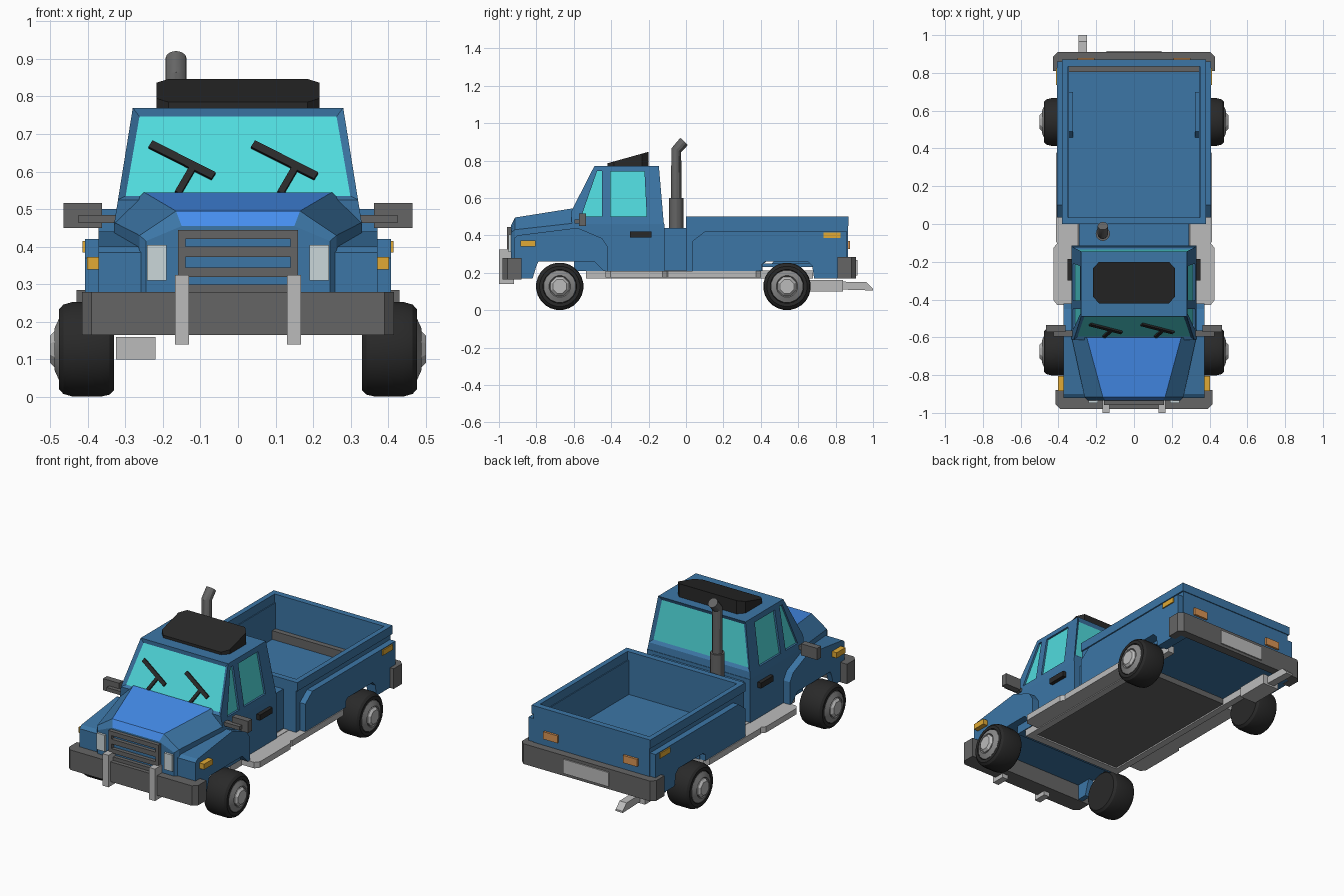
import bpy, bmesh, math
from mathutils import Vector

if "Cube" in bpy.data.objects:
    bpy.data.objects.remove(bpy.data.objects["Cube"])


def material(name, r, g, b):
    m = bpy.data.materials.new(name)
    m.diffuse_color = (r, g, b, 1)
    m.use_nodes = True
    m.node_tree.nodes["Principled BSDF"].inputs["Base Color"].default_value = m.diffuse_color
    return m


BLUE = material("body_blue", .045, .18, .38)
HOOD = material("hood_blue", .06, .27, .85)
GLASS = material("glass_teal", .08, .7, .72)
AMBER = material("amber", .75, .4, .035)
ORANGE = material("orange", .7, .3, .09)
BLACK = material("black", .022, .022, .022)
DARK = material("dark_grey", .13, .13, .13)
RIM = material("rim_grey", .25, .25, .25)
LIGHT = material("light_grey", .5, .5, .5)
LAMP = material("lamp_white", .6, .68, .7)


def loft(name, rings, mats, mirror=False, smooth=False, edit=None):
    """Skin closed rings of equal length and cap both ends."""
    bm = bmesh.new()
    rows = [[bm.verts.new(p) for p in ring] for ring in rings]
    n = len(rows[0])
    for a, b in zip(rows, rows[1:]):
        for i in range(n):
            bm.faces.new((a[i], a[(i + 1) % n], b[(i + 1) % n], b[i]))
    bm.faces.new(rows[0])
    bm.faces.new(rows[-1])
    bmesh.ops.recalc_face_normals(bm, faces=bm.faces)
    bm.normal_update()
    if edit:
        edit(bm)
    me = bpy.data.meshes.new(name)
    bm.to_mesh(me)
    bm.free()
    for m in mats if isinstance(mats, tuple) else (mats,):
        me.materials.append(m)
    ob = bpy.data.objects.new(name, me)
    bpy.context.collection.objects.link(ob)
    if smooth:
        bpy.ops.object.select_all(action='DESELECT')
        ob.select_set(True)
        bpy.context.view_layer.objects.active = ob
        bpy.ops.object.shade_smooth_by_angle(angle=math.radians(30))
    if mirror:
        ob.modifiers.new("mirror", 'MIRROR').use_mirror_merge = False
    return ob


def side(name, pts, x0, x1, mats, mirror=True, edit=None):
    """Extrude a (y, z) profile in x; x0 and x1 may depend on z."""
    def ring(x):
        return [(x(z) if callable(x) else x, y, z) for y, z in pts]
    return loft(name, [ring(x0), ring(x1)], mats, mirror, edit=edit)


def plan(name, half, z0, z1, mat):
    """Extrude a symmetric (x, y) outline in z."""
    pts = half + [(-x, y) for x, y in reversed(half)]
    return loft(name, [[(x, y, z) for x, y in pts] for z in (z0, z1)], mat)


def box(name, x, y, z, mat, mirror=False):
    pts = [(y[0], z[0]), (y[1], z[0]), (y[1], z[1]), (y[0], z[1])]
    return side(name, pts, x[0], x[1], mat, mirror)


def lathe_x(name, prof, y, z, n, mat):
    ang = [2 * math.pi * (i + .5) / n for i in range(n)]
    rings = [[(x, y + r * math.cos(a), z + r * math.sin(a)) for a in ang] for r, x in prof]
    return loft(name, rings, mat, True, True)


# wheels
for pos, y in (("front", -.675), ("rear", .54)):
    lathe_x(pos + "_tyre", [(.06, .33), (.11, .33), (.122, .342), (.127, .365), (.127, .44),
                            (.12, .465), (.108, .476), (.09, .476), (.088, .46)], y, .127, 24, BLACK)
    lathe_x(pos + "_rim", [(.089, .455), (.087, .475), (.058, .488), (.052, .48)], y, .127, 16, RIM)
    lathe_x(pos + "_hub", [(.053, .46), (.053, .488), (.04, .5), (.01, .5)], y, .127, 8, LIGHT)


# cab
def width(z):
    return .33 - (z - .46) * .161


def recess_glass(bm):
    for f in list(bm.faces):
        if abs(f.normal.y) > .8 and f.calc_center_median().z > .58:
            bmesh.ops.inset_individual(bm, faces=[f], thickness=.027, depth=-.012)
            f.material_index = 1


box("cab_lower", (-.33, .33), (-.6, -.115), (.21, .46), BLUE)
cab = side("cab_upper", [(-.61, .46), (-.615, .525), (-.49, .77), (-.145, .77), (-.122, .5), (-.118, .46)],
           lambda z: -width(z), width, (BLUE, GLASS), False, recess_glass)
windows = {"front_side_window": [(-.56, .5), (-.45, .5), (-.45, .745), (-.475, .745)],
           "rear_side_window": [(-.405, .5), (-.21, .5), (-.222, .74), (-.405, .74)]}
for name, pts in windows.items():
    cut = side(name + "_cutter", pts, lambda z: width(z) - .016, lambda z: width(z) + .03, BLUE)
    cut.hide_render = True
    cut.hide_set(True)
    mod = cab.modifiers.new(name, 'BOOLEAN')
    mod.object = cut
    mod.solver = 'EXACT'
    side(name, pts, lambda z: width(z) - .02, lambda z: width(z) - .011, GLASS)
box("door_handle", (.32, .352), (-.30, -.185), (.388, .42), BLACK, True)
box("cab_back_panel", (-.29, .29), (-.12, .01), (.21, .44), BLUE)

# roof deflector: tapered wedge with chamfered corners
out = [(.185, -.42), (.217, -.385), (.217, -.235), (.185, -.2)]
out += [(-x, y) for x, y in reversed(out)]
loft("roof_deflector", [[(x, y, .765) for x, y in out],
                        [(x, y, .785 + (y + .42) * .28) for x, y in out]], BLACK)


# hood
def colour_hood(bm):
    for f in bm.faces:
        c = f.calc_center_median()
        f.material_index = int(abs(c.x) < .01 and f.normal.z > .2)


def hood_ring(y, half):
    return [(x, y, z) for x, z in half + [(-x, z) for x, z in reversed(half)]]


loft("hood", [hood_ring(-.935, [(.245, .26), (.245, .415), (.15, .455)]),
              hood_ring(-.915, [(.262, .26), (.262, .43), (.165, .495)]),
              hood_ring(-.6, [(.33, .26), (.33, .465), (.25, .545)])], (BLUE, HOOD), edit=colour_hood)
# front fenders: upper body plus thin skirts ahead of and behind the wheel
side("front_fender", [(-.92, .26), (-.92, .385), (-.9, .4), (-.58, .44), (-.45, .385), (-.42, .34), (-.42, .26)],
     .25, .372, BLUE)
side("fender_front_skirt", [(-.92, .17), (-.92, .27), (-.785, .27), (-.8, .235), (-.82, .17)], .34, .372, BLUE)
side("fender_rear_skirt", [(-.49, .26), (-.42, .27), (-.42, .21), (-.44, .21)], .3, .372, BLUE)

# grille, headlights and indicators
for i, z in enumerate(((.28, .3), (.32, .345), (.372, .4), (.42, .445))):
    box(f"grille_bar_{i}", (-.16, .16), (-.957, -.92), z, DARK)
box("grille_side", (.14, .16), (-.957, -.92), (.28, .445), DARK, True)
box("headlight", (.19, .242), (-.948, -.92), (.31, .405), LAMP, True)
box("front_indicator", (.36, .402), (-.885, -.805), (.34, .372), AMBER, True)
box("rear_indicator", (.39, .414), (.735, .825), (.385, .415), AMBER, True)
box("tail_light", (.21, .3), (.85, .878), (.327, .37), ORANGE, True)

# bumpers
plan("front_bumper", [(.415, -.88), (.415, -.955), (.39, -.98)], .165, .28, DARK)
box("bumper_guard", (.13, .168), (-1, -.92), (.14, .325), LIGHT, True)
plan("rear_bumper", [(.385, .86), (.385, .81), (.43, .81), (.43, .885), (.405, .91)], .168, .285, DARK)
box("rear_plate", (-.145, .145), (.9, .917), (.185, .267), LIGHT)


# wipers and mirrors
def on_glass(x, z):
    return Vector((x, -.615 + (z - .525) * .51 + .002, z))


def wiper_bar(name, p, q, w):
    a, b = on_glass(*p), on_glass(*q)
    n = Vector((0, -.89, .455))
    s = (b - a).normalized().cross(n) * w
    loft(name, [[v + s, v - s, v - s - n * .012, v + s - n * .012] for v in (a, b)], BLACK)


for k, dx in enumerate((0, .273)):
    wiper_bar(f"wiper_blade_{k}", (-.233 + dx, .675), (-.065 + dx, .59), .011)
    wiper_bar(f"wiper_arm_{k}", (-.118 + dx, .617), (-.16 + dx, .545), .009)
box("mirror", (.362, .465), (-.572, -.535), (.45, .517), DARK, True)
box("mirror_arm", (.32, .425), (-.595, -.565), (.463, .485), DARK, True)

# cargo bed
arch = [(.865, .17), (.69, .17), (.68, .235), (.655, .26), (.43, .26), (.41, .245), (.41, .21)]
side("bed_side", [(0, .21), (0, .45), (.865, .45)] + arch, .345, .372, BLUE)
side("bed_flare", [(.035, .21), (.035, .37), (.1, .42), (.86, .42)] + [(y - .005, z) for y, z in arch],
     .365, .407, BLUE)
box("bed_front_wall", (-.36, .36), (0, .03), (.21, .45), BLUE)
box("tailgate", (-.36, .36), (.835, .865), (.2, .45), BLUE)
box("bed_floor", (-.36, .36), (.01, .85), (.23, .25), BLUE)
box("rim_side", (.35, .38), (0, .87), (.45, .5), BLUE, True)
box("rim_front", (-.36, .36), (0, .035), (.45, .5), BLUE)
box("rim_rear", (-.36, .36), (.835, .87), (.45, .5), BLUE)
side("wheel_box", [(.45, .24), (.49, .285), (.7, .285), (.7, .24)], .322, .35, BLUE)
box("bed_stop", (-.345, .345), (.805, .837), (.25, .3), DARK)

# chassis, steps and tailpipe
box("floor_plate", (-.3, .3), (-.5, .42), (.178, .212), DARK)
box("front_crossmember", (-.3, .3), (-.535, -.49), (.17, .212), LIGHT)
box("chassis_rail", (.285, .325), (-.535, .68), (.17, .212), LIGHT, True)
for i, (y0, y1, x) in enumerate(((-.43, -.1, .425), (-.12, .4, .412))):
    loft(f"side_step_{i}", [[(.3, y0, z), (x - .02, y0, z), (x, y0 + .025, z), (x, y1 - .025, z),
                             (x - .02, y1, z), (.3, y1, z)] for z in (.175, .21)], LIGHT, True)
box("muffler", (-.325, -.22), (.645, .84), (.1, .16), LIGHT)
side("tailpipe", [(.65, .115), (.65, .155), (.965, .15), (1, .115), (1, .105), (.9, .108)],
     -.295, -.25, LIGHT, False)


# exhaust stack
def stack(name, path, r, n, mat):
    ang = [2 * math.pi * i / n for i in range(n)]
    rings = []
    for y, z, tilt in path:
        rings.append([(-.165 + r * math.cos(a), y + r * math.sin(a) * math.cos(tilt),
                       z - r * math.sin(a) * math.sin(tilt)) for a in ang])
    loft(name, rings, mat, smooth=True)


stack("stack_base", [(-.052, .43, 0), (-.052, .6, 0)], .038, 12, DARK)
stack("stack_pipe", [(-.052, .59, 0), (-.052, .855, .35), (-.01, .902, .75)], .028, 12, DARK)
